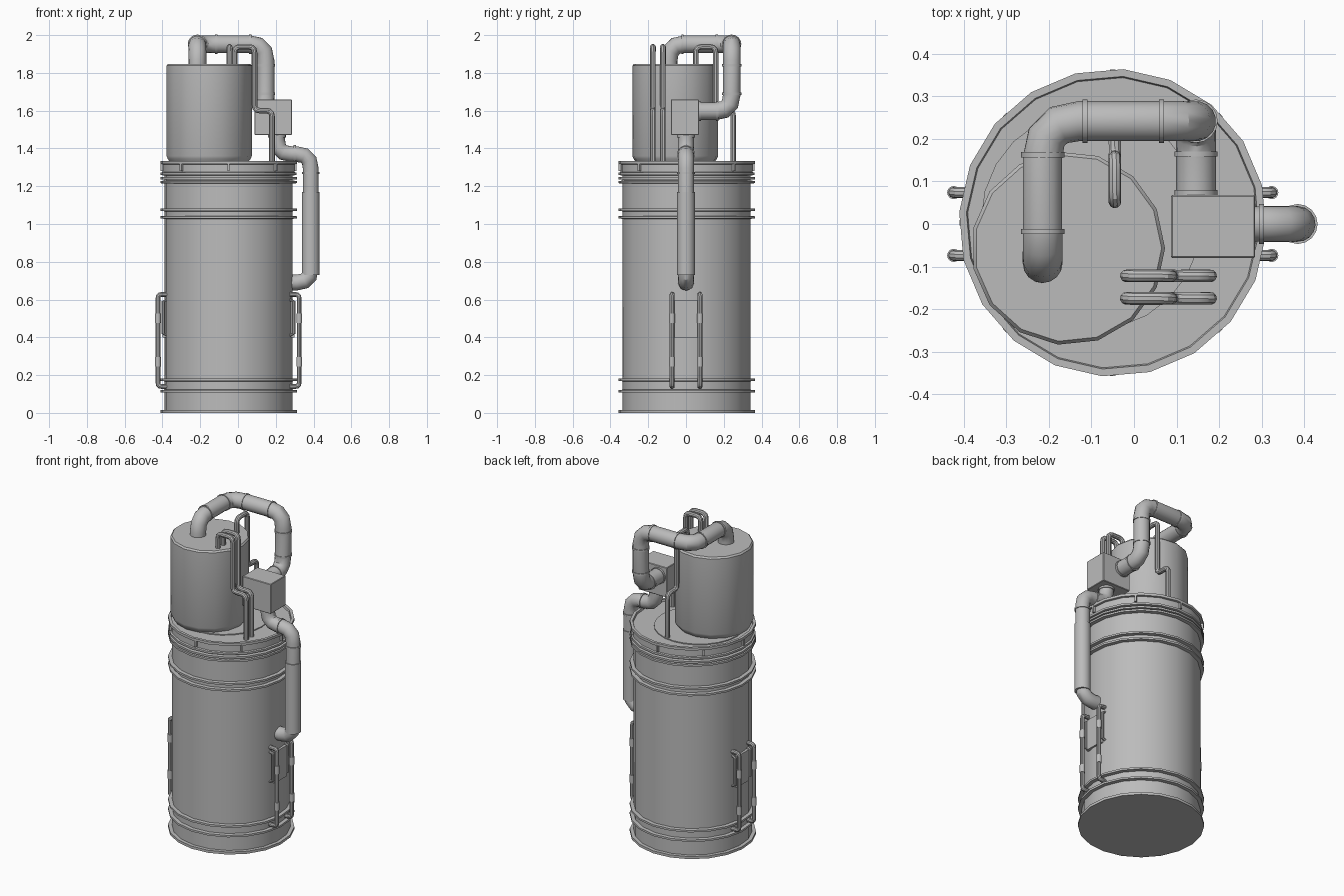
import bpy, bmesh
from math import pi, sin, cos, radians
from mathutils import Vector, Matrix

cube = bpy.data.objects.get("Cube")
if cube:
    bpy.data.objects.remove(cube, do_unlink=True)

steel = bpy.data.materials.new("grey_steel")
steel.use_nodes = True
GREY = (0.5, 0.5, 0.5, 1)
steel.diffuse_color = GREY
steel.node_tree.nodes["Principled BSDF"].inputs["Base Color"].default_value = GREY

DRUM = (-0.05, 0.003)
TANK = (-0.155, -0.057)


def finish(name, bm):
    bmesh.ops.recalc_face_normals(bm, faces=bm.faces)
    mesh = bpy.data.meshes.new(name)
    bm.to_mesh(mesh)
    bm.free()
    ob = bpy.data.objects.new(name, mesh)
    bpy.context.collection.objects.link(ob)
    mesh.materials.append(steel)
    bpy.ops.object.select_all(action='DESELECT')
    bpy.context.view_layer.objects.active = ob
    ob.select_set(True)
    bpy.ops.object.shade_smooth_by_angle(angle=radians(32))
    return ob


def bridge(bm, rings):
    """Skin a list of vertex rings and cap both ends."""
    for a, b in zip(rings, rings[1:]):
        for i in range(len(a)):
            j = (i + 1) % len(a)
            bm.faces.new((a[i], a[j], b[j], b[i]))
    bm.faces.new(rings[0])
    bm.faces.new(rings[-1])


def lathe(name, centre, profile, sides, phase=0):
    bm = bmesh.new()
    angles = [radians(phase) + 2 * pi * i / sides for i in range(sides)]
    bridge(bm, [[bm.verts.new((centre[0] + r * cos(a), centre[1] + r * sin(a), z))
                 for a in angles] for r, z in profile])
    return finish(name, bm)


def box(name, low, high, bevel=0, turn=None):
    low, high = Vector(low), Vector(high)
    bm = bmesh.new()
    bmesh.ops.create_cube(bm, size=1)
    bmesh.ops.scale(bm, vec=high - low, verts=bm.verts)
    bmesh.ops.translate(bm, vec=(low + high) / 2, verts=bm.verts)
    if bevel:
        bmesh.ops.bevel(bm, geom=bm.edges[:], offset=bevel, segments=1, affect='EDGES')
    if turn:
        bmesh.ops.transform(bm, matrix=turn, verts=bm.verts)
    return finish(name, bm)


def rounded(points, fillet, steps):
    """Replace each corner of a path by a short arc."""
    pts = [Vector(p) for p in points]
    path = [pts[0]]
    for before, p, after in zip(pts, pts[1:], pts[2:]):
        a = p + (before - p).normalized() * fillet
        b = p + (after - p).normalized() * fillet
        for i in range(steps + 1):
            t = i / steps
            path.append(a * (1 - t) ** 2 + p * 2 * t * (1 - t) + b * t ** 2)
    return path + [pts[-1]]


def pipe(name, points, radius, fillet=0.0, steps=3, sides=16):
    path = rounded(points, fillet, steps) if fillet else [Vector(p) for p in points]
    bm = bmesh.new()
    rings = []
    normal = (path[1] - path[0]).orthogonal().normalized()
    for i, p in enumerate(path):
        d = (path[min(i + 1, len(path) - 1)] - path[max(i - 1, 0)]).normalized()
        normal = (normal - d * normal.dot(d)).normalized()
        side = d.cross(normal)
        rings.append([bm.verts.new(p + radius * (normal * cos(a) + side * sin(a)))
                      for a in (2 * pi * k / sides for k in range(sides))])
    bridge(bm, rings)
    return finish(name, bm)


def collar(name, centre, axis, radius, width=0.012):
    c, half = Vector(centre), Vector(axis) * width / 2
    return pipe(name, [c - half, c + half], radius)


# Main drum with its hoops and lid
lathe("drum_body", DRUM, [(0.33, 0.006), (0.34, 0.006), (0.34, 1.3)], 20, 14)
lathe("drum_foot", DRUM, [(0.345, 0), (0.362, 0), (0.362, 0.016), (0.335, 0.016)], 20, 14)
for i, z in enumerate((0.115, 0.175, 1.035, 1.075, 1.222, 1.242)):
    lathe(f"drum_hoop_{i}", DRUM,
          [(0.335, z - 0.008), (0.362, z - 0.006), (0.362, z + 0.006), (0.335, z + 0.008)], 20, 14)
lathe("lid", DRUM, [(0.335, 1.255), (0.36, 1.26), (0.36, 1.272), (0.35, 1.275), (0.35, 1.316),
                    (0.362, 1.318), (0.362, 1.334), (0.345, 1.334), (0.342, 1.322)], 20, 14)
for i in range(8):
    turn = Matrix.Translation((*DRUM, 0)) @ Matrix.Rotation(i * pi / 4, 4, 'Z')
    box(f"lid_clip_{i}", (0.34, -0.006, 1.28), (0.36, 0.006, 1.32), turn=turn)
lathe("lid_plate", (-0.1, 0.01), [(0.26, 1.318), (0.26, 1.328)], 24)

# Upper tank
lathe("upper_tank", TANK, [(0.205, 1.322), (0.222, 1.345), (0.228, 1.36),
                           (0.228, 1.838), (0.22, 1.848)], 15)

# Control box
box("valve_box", (0.087, -0.08, 1.472), (0.285, 0.068, 1.66), 0.003)

# Large pipe from the tank top to the box
pipe("large_pipe", [(-0.215, -0.092, 1.83), (-0.215, -0.092, 1.952), (-0.215, 0.242, 1.952),
                    (0.146, 0.242, 1.952), (0.146, 0.242, 1.597), (0.146, 0.06, 1.597)],
     0.047, 0.085)
X, Y, Z = (1, 0, 0), (0, 1, 0), (0, 0, 1)
for i, (c, axis) in enumerate([((-0.215, -0.018, 1.952), Y), ((-0.215, 0.163, 1.952), Y),
                               ((-0.115, 0.242, 1.952), X), ((0.065, 0.242, 1.952), X),
                               ((0.146, 0.242, 1.84), Z), ((0.146, 0.242, 1.69), Z),
                               ((0.146, 0.165, 1.597), Y), ((0.146, 0.074, 1.597), Y)]):
    collar(f"large_pipe_collar_{i}", c, axis, 0.051)

# Drain pipe from the box down into the drum side
pipe("drain_pipe", [(0.207, 0, 1.48), (0.207, 0, 1.37), (0.385, 0, 1.37),
                    (0.385, 0, 0.69), (0.27, 0, 0.69)], 0.042, 0.075)
pipe("drain_sleeve", [(0.385, 0, 0.73), (0.385, 0, 1.17)], 0.047)
for i, (c, axis) in enumerate([((0.385, 0, 1.27), Z), ((0.3, 0, 1.37), X),
                               ((0.207, 0, 1.465), Z)]):
    collar(f"drain_collar_{i}", c, axis, 0.047)

# Thin stepped pipes from the tank to the lid
step = [(0, 1.83), (0, 1.938), (0.105, 1.938), (0.105, 1.6), (0.198, 1.6), (0.198, 1.32)]
for i, y in enumerate((-0.122, -0.175)):
    pipe(f"front_thin_pipe_{i}", [(d - 0.018, y, z) for d, z in step], 0.015, 0.03, sides=10)
pipe("back_thin_pipe", [(-0.045, 0.052 + d, z) for d, z in step], 0.015, 0.03, sides=10)

# Side plates with paired grab rails
for side, s in (("left", 1), ("right", -1)):
    def at(out, y, z):
        return (DRUM[0] + s * out, y, z)
    a, b = at(0.31, -0.06, 0.4), at(0.35, 0.06, 0.595)
    box(f"{side}_plate", [min(p) for p in zip(a, b)], [max(p) for p in zip(a, b)])
    for end, y in (("front", -0.074), ("back", 0.074)):
        pipe(f"{side}_{end}_rail", [at(0.32, y, 0.627), at(0.374, y, 0.627),
                                    at(0.374, y, 0.14), at(0.32, y, 0.14)],
             0.013, 0.02, sides=10)
        pipe(f"{side}_{end}_inner_bar", [at(0.32, y, 0.6), at(0.346, y, 0.59),
                                         at(0.346, y, 0.42), at(0.32, y, 0.41)],
             0.009, sides=8)
        for i, z in enumerate((0.27, 0.5)):
            collar(f"{side}_{end}_rail_joint_{i}", at(0.374, y, z), Z, 0.0155, 0.05)
